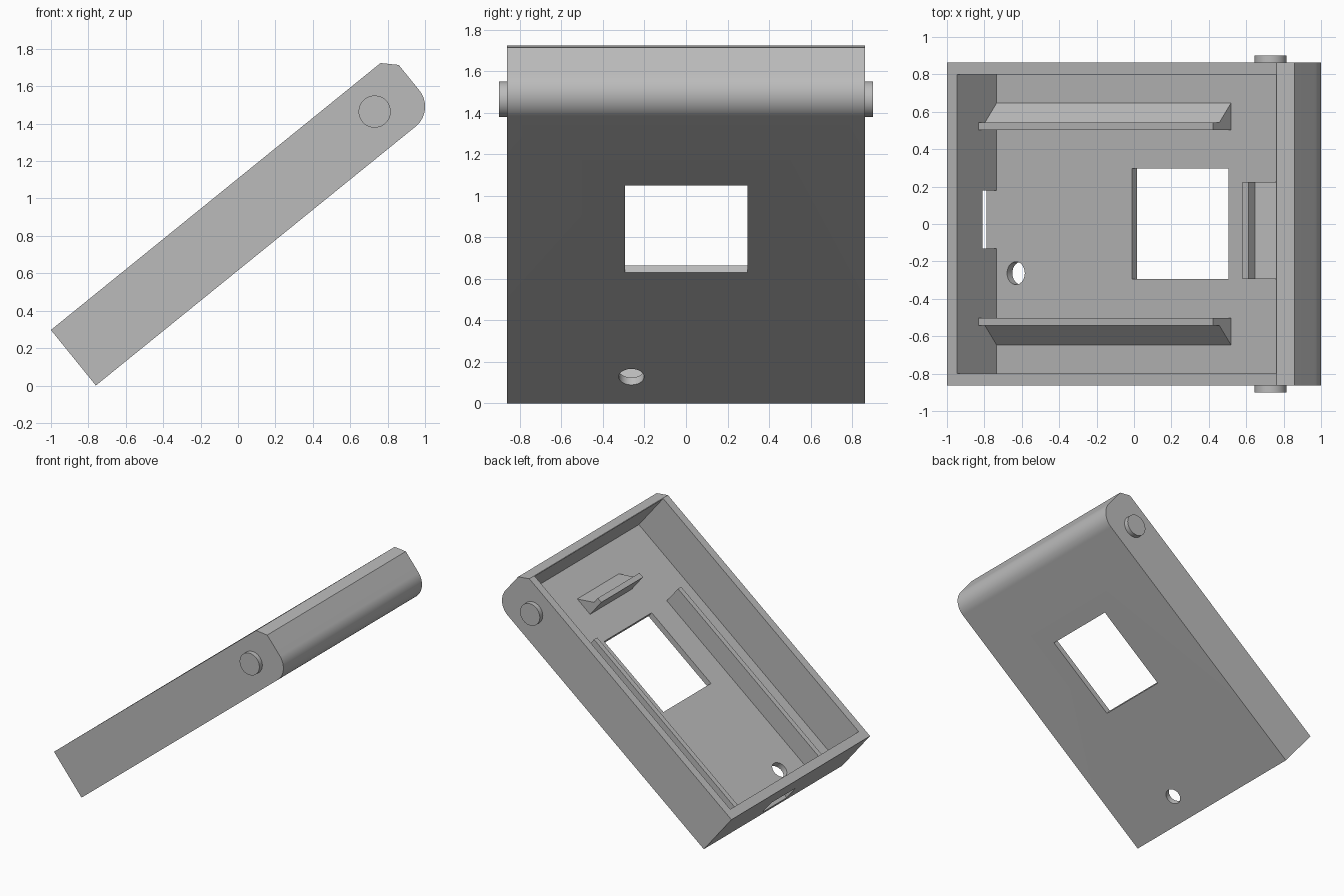
import bpy, bmesh, math
from mathutils import Matrix, Vector

cube = bpy.data.objects.get("Cube")
if cube:
    bpy.data.objects.remove(cube, do_unlink=True)

# Parts are built flat (u along the length, y across, w up), then tilted
TILT = Matrix.Translation((-0.76, 0, 0)) @ Matrix.Rotation(math.radians(-39), 4, 'Y')
LENGTH, HEIGHT, HALF_WIDTH = 2.337, 0.382, 0.863
WALL, FLOOR, INNER_END, INNER_HALF = 0.07, 0.045, 2.264, 0.80

grey = bpy.data.materials.new("plain grey")
grey.use_nodes = True
grey.diffuse_color = (0.5, 0.5, 0.5, 1)
grey.node_tree.nodes["Principled BSDF"].inputs["Base Color"].default_value = grey.diffuse_color


def prism(name, profile, start, end, place):
    """Extrude a closed 2D profile; place(a, b, t) maps it into (u, y, w)."""
    bm = bmesh.new()
    rings = [[bm.verts.new(TILT @ Vector(place(a, b, t))) for a, b in profile]
             for t in (start, end)]
    for ring in rings:
        bm.faces.new(ring)
    n = len(profile)
    for i in range(n):
        j = (i + 1) % n
        bm.faces.new((rings[0][i], rings[0][j], rings[1][j], rings[1][i]))
    bmesh.ops.recalc_face_normals(bm, faces=bm.faces)
    mesh = bpy.data.meshes.new(name)
    bm.to_mesh(mesh)
    bm.free()
    mesh.materials.append(grey)
    obj = bpy.data.objects.new(name, mesh)
    bpy.context.collection.objects.link(obj)
    return obj


def along_y(a, b, t):
    return (a, t, b)


def along_w(a, b, t):
    return (a, b, t)


def rect(a0, a1, b0, b1):
    return [(a0, b0), (a1, b0), (a1, b1), (a0, b1)]


def circle(a, b, r, count=48):
    return [(a + r * math.cos(2 * math.pi * i / count),
             b + r * math.sin(2 * math.pi * i / count)) for i in range(count)]


def activate(obj):
    bpy.ops.object.select_all(action='DESELECT')
    obj.select_set(True)
    bpy.context.view_layer.objects.active = obj


def cut(obj, cutter):
    cutter.hide_render = True
    mod = obj.modifiers.new("cut", 'BOOLEAN')
    mod.operation, mod.solver, mod.object = 'DIFFERENCE', 'EXACT', cutter
    activate(obj)
    bpy.ops.object.modifier_apply(modifier=mod.name)
    bpy.data.objects.remove(cutter, do_unlink=True)


# Tray body: side outline with a rounded lower corner and a chamfered upper one
R, STEPS = 0.138, 24
outline = [(0, 0)]
for i in range(STEPS + 1):
    ang = math.radians(-90 + 90 * i / STEPS)
    outline.append((LENGTH - R + R * math.cos(ang), R + R * math.sin(ang)))
outline += [(LENGTH, 0.313), (2.268, HEIGHT), (0, HEIGHT)]
body = prism("tray_body", outline, -HALF_WIDTH, HALF_WIDTH, along_y)

# Hollow, window, round hole and end slot
cut(body, prism("hollow", rect(WALL, INNER_END, -INNER_HALF, INNER_HALF), FLOOR, 1, along_w))
cut(body, prism("window", rect(1.0, 1.665, -0.295, 0.297), -0.1, 0.1, along_w))
cut(body, prism("hole", circle(0.202, -0.263, 0.061), -0.1, 0.1, along_w))
cut(body, prism("slot", rect(-0.1, 0.1, -0.13, 0.178), FLOOR, 0.168, along_w))
parts = [body]

# Ridge section: upright inner face, narrow top, sloping outer face
ridge = [(0, 0.02), (0, 0.2), (0.04, 0.2), (0.04, 0.145), (0.145, FLOOR), (0.145, 0.02)]

# Pair of long rails and pair of pivot pins
for side, word in ((1, "left"), (-1, "right")):
    parts.append(prism("rail_" + word, ridge, 0.05, 1.683,
                       lambda a, b, t: (t, side * (0.503 + a), b)))
    parts.append(prism("pivot_pin_" + word, circle(2.08, 0.2, 0.086),
                       side * 0.83, side * 0.9, along_y))

# Short ridge between the window and the upper end
parts.append(prism("stop_ridge", ridge, -0.295, 0.225, lambda a, b, t: (1.887 + a, t, b)))

for part in parts:
    activate(part)
    bpy.ops.object.shade_smooth_by_angle(angle=math.radians(30))
